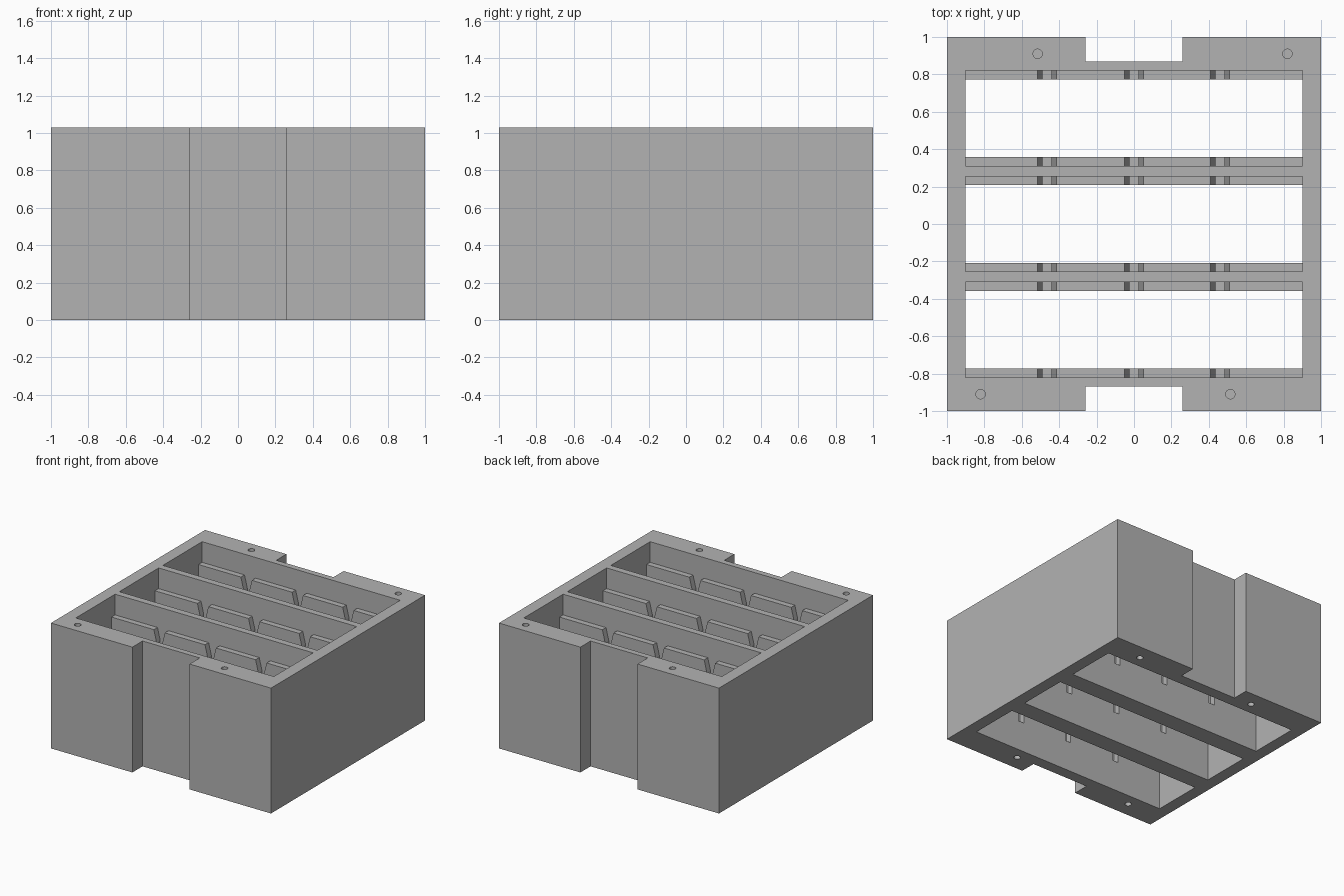
import bpy, bmesh
from math import radians

if "Cube" in bpy.data.objects:
    bpy.data.objects.remove(bpy.data.objects["Cube"], do_unlink=True)

HEIGHT, RIB_TOP, GAP_FLOOR = 1.03, 0.86, 0.25
grey = bpy.data.materials.new("plain grey")
grey.use_nodes = True
colour = (0.45, 0.45, 0.45, 1)
grey.diffuse_color = colour
grey.node_tree.nodes["Principled BSDF"].inputs["Base Color"].default_value = colour
cutters = []


def new_object(name, bm):
    bmesh.ops.recalc_face_normals(bm, faces=bm.faces)
    mesh = bpy.data.meshes.new(name)
    bm.to_mesh(mesh)
    bm.free()
    mesh.materials.append(grey)
    obj = bpy.data.objects.new(name, mesh)
    bpy.context.collection.objects.link(obj)
    return obj


def prism(name, profile, y0, y1):
    """Extrude an x-z profile from y0 to y1."""
    bm = bmesh.new()
    face = bm.faces.new([bm.verts.new((x, y0, z)) for x, z in profile])
    ext = bmesh.ops.extrude_face_region(bm, geom=[face])["geom"]
    moved = [v for v in ext if isinstance(v, bmesh.types.BMVert)]
    bmesh.ops.translate(bm, verts=moved, vec=(0, y1 - y0, 0))
    return new_object(name, bm)


def box(name, half_x, y0, y1, z0, z1):
    return prism(name, [(-half_x, z0), (half_x, z0), (half_x, z1), (-half_x, z1)], y0, y1)


def hole(x, y, z):
    bm = bmesh.new()
    bmesh.ops.create_cone(bm, cap_ends=True, segments=32, radius1=0.025, radius2=0.025, depth=0.2)
    bmesh.ops.translate(bm, verts=bm.verts, vec=(x, y, z))
    cutters.append(new_object("hole_cutter", bm))


# Solid block
tray = box("slotted_tray", 1, -1, 1, 0, HEIGHT)

# Notches in the front and back
for y0, y1 in ((-1.1, -0.868), (0.868, 1.1)):
    cutters.append(box("notch_cutter", 0.26, y0, y1, -0.1, HEIGHT + 0.1))

# Three slots: wide mouth, narrower shaft between ribs, and tapered gaps in the ribs
for cy in (-0.565, 0, 0.565):
    cutters.append(box("mouth_cutter", 0.9, cy - 0.255, cy + 0.255, RIB_TOP, HEIGHT + 0.1))
    cutters.append(box("shaft_cutter", 0.9, cy - 0.208, cy + 0.208, -0.1, HEIGHT + 0.1))
    for gx in (-0.465, 0, 0.46):
        half = [(0.025, GAP_FLOOR), (0.025, RIB_TOP - 0.1), (0.05, RIB_TOP), (0.05, RIB_TOP + 0.05)]
        profile = [(gx + x, z) for x, z in half] + [(gx - x, z) for x, z in reversed(half)]
        cutters.append(prism("gap_cutter", profile, cy - 0.255, cy + 0.255))

# Blind pin holes, repeated at a half turn
for s in (-1, 1):
    for x in (0.82, -0.515):
        hole(s * x, s * 0.91, HEIGHT)
    for x in (0.675, -0.417):
        hole(s * x, s * 0.873, 0)

# Cut the block, then discard the cutters
for cutter in cutters:
    cutter.hide_render = True
    mod = tray.modifiers.new("cut", 'BOOLEAN')
    mod.operation, mod.solver, mod.object = 'DIFFERENCE', 'EXACT', cutter
bpy.context.view_layer.update()
result = bpy.data.meshes.new_from_object(tray.evaluated_get(bpy.context.evaluated_depsgraph_get()))
tray.modifiers.clear()
tray.data = result
for cutter in cutters:
    bpy.data.objects.remove(cutter, do_unlink=True)

# Smooth the hole walls only
bpy.ops.object.select_all(action='DESELECT')
tray.select_set(True)
bpy.context.view_layer.objects.active = tray
bpy.ops.object.shade_smooth_by_angle(angle=radians(13))
